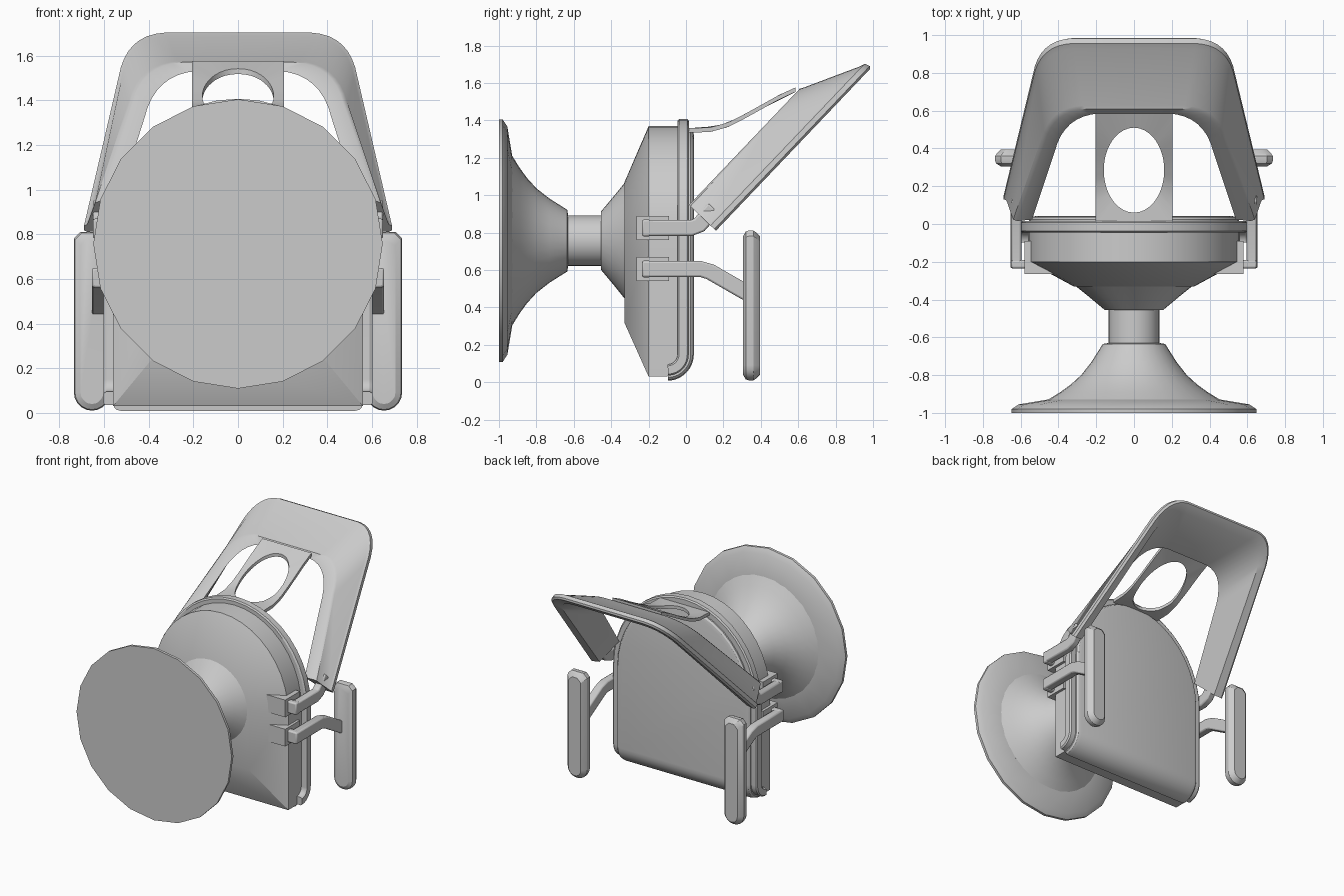
import bpy, bmesh, math
from mathutils import Vector

if "Cube" in bpy.data.objects:
    bpy.data.objects.remove(bpy.data.objects["Cube"])

grey = bpy.data.materials.new("plain_grey")
grey.diffuse_color = (0.6, 0.6, 0.6, 1)
grey.use_nodes = True
grey.node_tree.nodes["Principled BSDF"].inputs["Base Color"].default_value = grey.diffuse_color
CZ = 0.757  # height of the round axis


def finish(name, bm, smooth=30, bevel=0):
    bmesh.ops.remove_doubles(bm, verts=bm.verts, dist=1e-5)
    bmesh.ops.recalc_face_normals(bm, faces=bm.faces)
    me = bpy.data.meshes.new(name)
    bm.to_mesh(me)
    bm.free()
    me.materials.append(grey)
    ob = bpy.data.objects.new(name, me)
    bpy.context.collection.objects.link(ob)
    bpy.ops.object.select_all(action='DESELECT')
    ob.select_set(True)
    bpy.context.view_layer.objects.active = ob
    bpy.ops.object.shade_smooth_by_angle(angle=math.radians(smooth))
    if bevel:
        m = ob.modifiers.new("edge", 'BEVEL')
        m.width, m.segments, m.limit_method = bevel, 2, 'ANGLE'
    return ob


def loft(rings, closed=False):
    """Bridge equal rings of points; cap the ends unless closed."""
    bm = bmesh.new()
    vs = [[bm.verts.new(p) for p in r] for r in rings]
    n = len(vs[0])
    pairs = list(zip(vs, vs[1:])) + ([(vs[-1], vs[0])] if closed else [])
    for a, b in pairs:
        for i in range(n):
            bm.faces.new((a[i], a[(i + 1) % n], b[(i + 1) % n], b[i]))
    if not closed:
        bm.faces.new(vs[0])
        bm.faces.new(vs[-1])
    return bm


def circle(y, r, n=20):
    return [(r * math.sin(2 * math.pi * i / n), y, CZ + r * math.cos(2 * math.pi * i / n))
            for i in range(n)]


def arch(y, w, h, bottom, n=20):
    """Round-topped outline with a straight base."""
    pts = [(w * math.cos(math.pi * i / n), y, CZ + h * math.sin(math.pi * i / n))
           for i in range(n + 1)]
    return pts + [(-w, y, bottom), (w, y, bottom)]


def curled(bm, cy=-0.10, cz=0.15):
    """Curl the lower end of an upright slab forward."""
    for k in range(9):
        bmesh.ops.bisect_plane(bm, geom=bm.verts[:] + bm.edges[:] + bm.faces[:],
                               plane_co=(0, 0, cz - k * 0.024), plane_no=(0, 0, 1))
    for v in bm.verts:
        if v.co.z < cz:
            a, rho = (cz - v.co.z) / 0.13, v.co.y - cy
            v.co.y, v.co.z = cy + rho * math.cos(a), cz - rho * math.sin(a)
    return bm


def strip(path, half, x0, x1):
    """Flat bar following a (y, z) path."""
    rings = []
    for i, p in enumerate(path):
        a, b = Vector(path[max(i - 1, 0)]), Vector(path[min(i + 1, len(path) - 1)])
        d = (b - a).normalized()
        ny, nz = -d.y * half, d.x * half
        rings.append([(x0, p[0] + ny, p[1] + nz), (x1, p[0] + ny, p[1] + nz),
                      (x1, p[0] - ny, p[1] - nz), (x0, p[0] - ny, p[1] - nz)])
    return loft(rings)


def box(x0, x1, y0, y1, z0, z1):
    return loft([[(x0, y, z0), (x1, y, z0), (x1, y, z1), (x0, y, z1)] for y in (y0, y1)])


# Front disc, flared cup and neck
finish("front_disc", loft([circle(y, r) for y, r in
       ((-1, 0.648), (-0.98, 0.648), (-0.955, 0.61), (-0.93, 0.46), (-0.92, 0.4))]))
finish("flared_cup", loft([circle(y, r, 32) for y, r in
       ((-0.95, 0.46), (-0.93, 0.455), (-0.89, 0.39), (-0.85, 0.335), (-0.8, 0.28),
        (-0.73, 0.225), (-0.635, 0.165), (-0.63, 0.135), (-0.45, 0.135), (-0.44, 0.1))]))
finish("neck_collar", loft([circle(y, r, 32) for y, r in
       ((-0.455, 0.155), (-0.38, 0.245), (-0.32, 0.32))]))

# Housing with tapered front
finish("housing", loft([arch(-0.33, 0.32, 0.31, 0.32), arch(-0.2, 0.56, 0.612, 0.03),
                        arch(-0.1, 0.56, 0.612, 0.03), arch(-0.03, 0.56, 0.612, 0.09)]))

# Flange and rear panel, both curled under at the bottom
finish("flange", curled(loft([arch(-0.045, 0.59, 0.64, -0.05), arch(-0.037, 0.603, 0.65, -0.05),
                              arch(0.007, 0.603, 0.65, -0.05), arch(0.015, 0.593, 0.64, -0.05)])))
finish("rear_panel", curled(loft([arch(0.0, 0.555, 0.6, -0.05), arch(0.025, 0.555, 0.6, -0.05),
                                  arch(0.036, 0.545, 0.59, -0.05), arch(0.042, 0.52, 0.565, -0.05)])))


# Slanted hood: rails (half width at foot, at shoulder, at crown; shoulder, crown height; depth)
def rail(foot, shoulder, crown, us, ut, n):
    side = [(foot, 0), (shoulder, us)]
    for k in range(1, 9):  # rounded shoulder
        t = k / 8
        kx, ku = shoulder - (foot - shoulder) / us * (ut - us) * 0.7, us + (ut - us) * 0.95
        side.append(((1 - t) ** 2 * shoulder + 2 * t * (1 - t) * kx + t * t * crown,
                     (1 - t) ** 2 * us + 2 * t * (1 - t) * ku + t * t * ut))
    pts = side + [(-x, u) for x, u in reversed(side)]
    return [(x, 0.16 + 0.69 * u - 0.72 * n, 0.81 + 0.724 * u + 0.69 * n) for x, u in pts]


rails = [rail(0.675, 0.52, 0.32, 0.93, 1.195, 0.0), rail(0.69, 0.535, 0.33, 0.93, 1.205, 0.012),
         rail(0.69, 0.535, 0.33, 0.92, 1.195, 0.04), rail(0.675, 0.52, 0.32, 0.91, 1.165, 0.05),
         rail(0.64, 0.49, 0.27, 0.62, 0.875, 0.19), rail(0.62, 0.47, 0.25, 0.61, 0.86, 0.2),
         rail(0.54, 0.42, 0.18, 0.52, 0.815, 0.19), rail(0.615, 0.48, 0.29, 0.86, 1.12, 0.01)]
finish("hood", loft(list(zip(*rails))), 35)

# Strap with an oval hole, joining housing to hood
profile = [(-0.02, 1.345), (0.13, 1.35), (0.22, 1.375), (0.32, 1.425), (0.5, 1.525), (0.62, 1.58)]


def strap_z(y):
    for (a, za), (b, zb) in zip(profile, profile[1:]):
        if y <= b:
            return za + (zb - za) * (y - a) / (b - a)
    return profile[-1][1]


N, half_x, half_y, cy = 48, 0.205, 0.3, 0.285
angles = sorted([2 * math.pi * i / N for i in range(N)] +
                [math.atan2(sy * half_y, sx * half_x) % (2 * math.pi)
                 for sx in (1, -1) for sy in (1, -1)])
strap_rings = [[], [], [], []]
for a in angles:
    c, s = math.cos(a), math.sin(a)
    k = 1 / max(abs(c) / half_x, abs(s) / half_y)
    outer = (c * k, cy + s * k)
    r = 1 / math.hypot(c / 0.16, s / 0.225)
    inner = (c * r, cy + s * r)
    for j, ((x, y), d) in enumerate(((outer, 0.012), (inner, 0.012), (inner, -0.012), (outer, -0.012))):
        strap_rings[j].append((x, y, strap_z(y) + d))
finish("strap", loft(strap_rings, closed=True))

# Paired side fittings
for s, side in ((1, "right"), (-1, "left")):
    def mx(bm):
        for v in bm.verts:
            v.co.x *= s
        return bm

    for z, part in ((0.825, "hood"), (0.605, "pad")):
        finish(f"{side}_{part}_socket", mx(box(0.42, 0.58, -0.265, -0.09, z - 0.065, z + 0.065)))
        finish(f"{side}_{part}_hook", mx(box(0.53, 0.65, -0.235, -0.19, z - 0.045, z + 0.045)), bevel=0.01)
    finish(f"{side}_hood_arm", mx(strip([(-0.235, 0.825), (0.03, 0.825), (0.07, 0.84), (0.15, 0.93)],
                                        0.043, 0.595, 0.65)), bevel=0.01)
    finish(f"{side}_pad_arm", mx(strip([(-0.235, 0.605), (0.08, 0.605), (0.13, 0.59), (0.33, 0.475)],
                                       0.043, 0.595, 0.655)), bevel=0.01)

    # Upright pad with round foot and clipped top
    def pad(y, inset):
        w, x = 0.081 - inset, 0.654
        pts = [(x + w * math.cos(a), y, 0.091 + w * math.sin(a))
               for a in (math.pi * (1 + i / 10) for i in range(11))]
        top = 0.811 - inset
        return pts + [(x + w, y, top - 0.03), (x + w - 0.03, y, top),
                      (x - w + 0.03, y, top), (x - w, y, top - 0.03)]

    finish(f"{side}_pad", mx(loft([pad(0.305, 0.03), pad(0.32, 0.005), pad(0.335, 0), pad(0.36, 0),
                                   pad(0.375, 0.01), pad(0.395, 0.03)])))
